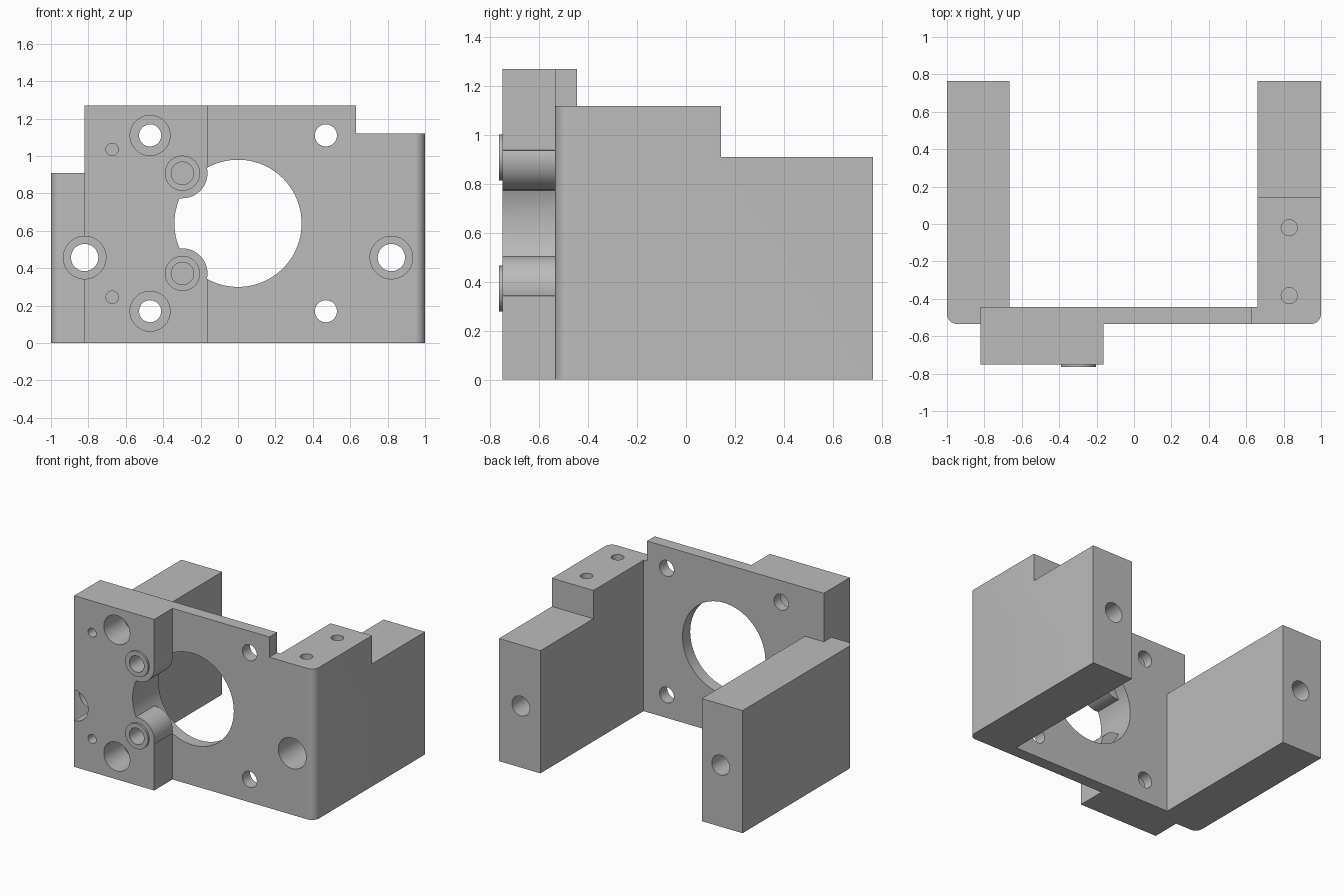
import bpy
import bmesh
from math import pi, cos, sin
from mathutils import Matrix, Vector

if "Cube" in bpy.data.objects:
    bpy.data.objects.remove(bpy.data.objects["Cube"], do_unlink=True)

grey = bpy.data.materials.new("machined_grey")
grey.use_nodes = True
colour = (0.5, 0.5, 0.5, 1)
grey.diffuse_color = colour
grey.node_tree.nodes["Principled BSDF"].inputs["Base Color"].default_value = colour


def finish(name, bm):
    bmesh.ops.recalc_face_normals(bm, faces=bm.faces)
    mesh = bpy.data.meshes.new(name)
    bm.to_mesh(mesh)
    bm.free()
    mesh.materials.append(grey)
    obj = bpy.data.objects.new(name, mesh)
    bpy.context.collection.objects.link(obj)
    return obj


def box(name, x0, x1, y0, y1, z0, z1):
    bm = bmesh.new()
    size = Vector((x1 - x0, y1 - y0, z1 - z0))
    centre = Vector((x0 + x1, y0 + y1, z0 + z1)) / 2
    bmesh.ops.create_cube(bm, size=1, matrix=Matrix.Translation(centre) @ Matrix.Diagonal((*size, 1)))
    return finish(name, bm)


def rod(name, a, b, radius, sides=48):
    """Cylinder between points a and b."""
    a, b = Vector(a), Vector(b)
    turn = (b - a).to_track_quat('Z', 'Y').to_matrix().to_4x4()
    bm = bmesh.new()
    bmesh.ops.create_cone(bm, cap_ends=True, segments=sides, radius1=radius, radius2=radius,
                          depth=(b - a).length, matrix=Matrix.Translation((a + b) / 2) @ turn)
    return finish(name, bm)


def rod_y(x, z, y0, y1, radius, sides=48):
    return rod("cutter", (x, y0, z), (x, y1, z), radius, sides)


def combine(target, other, operation='DIFFERENCE'):
    """Apply a boolean and discard the second object."""
    mod = target.modifiers.new("boolean", 'BOOLEAN')
    mod.operation, mod.solver, mod.object = operation, 'EXACT', other
    bpy.context.view_layer.update()
    result = bpy.data.meshes.new_from_object(target.evaluated_get(bpy.context.evaluated_depsgraph_get()))
    target.modifiers.clear()
    target.data = result
    bpy.data.objects.remove(other, do_unlink=True)


# Main levels
TOP, STEP, LOW = 1.27, 1.12, 0.91
BACK, PLATE_BACK, PLATE_FRONT, BLOCK_FRONT = 0.765, -0.445, -0.535, -0.75
BLOCK_L, BLOCK_R = -0.82, -0.163
HOLE_Z, HOLE_R = 0.64, 0.34
PADS = [(-0.297, 0.908), (-0.297, 0.372)]

# U-shaped bracket with rounded outer front corners
r = 0.055
outline = [(-0.665, PLATE_BACK), (-0.665, BACK), (-1, BACK)]
for cx, start in ((-1 + r, pi), (1 - r, 1.5 * pi)):
    for i in range(9):
        t = start + i * pi / 16
        outline.append((cx + r * cos(t), PLATE_FRONT + r + r * sin(t)))
outline += [(1, BACK), (0.66, BACK), (0.66, PLATE_BACK)]
bm = bmesh.new()
base = bm.faces.new([bm.verts.new((x, y, 0)) for x, y in outline])
up = bmesh.ops.extrude_face_region(bm, geom=[base])["geom"]
bmesh.ops.translate(bm, verts=[v for v in up if isinstance(v, bmesh.types.BMVert)], vec=(0, 0, TOP))
bracket = finish("motor_mount_bracket", bm)

# Stepped tops of the arms
for x0, x1, y0, z in ((-2, BLOCK_L, -2, LOW), (-0.9, -0.6, PLATE_BACK, LOW),
                      (0.632, 2, -2, STEP), (0.632, 2, 0.143, LOW)):
    combine(bracket, box("cutter", x0, x1, y0, 2, z, 2))

# Large round opening in the plate
combine(bracket, rod_y(0, HOLE_Z, -0.9, 0, HOLE_R, 96))

# Raised front block; its opening leaves material around two screw pads
block = box("front_block", BLOCK_L, BLOCK_R, BLOCK_FRONT, PLATE_FRONT, 0, TOP)
opening = rod_y(0, HOLE_Z, -0.9, -0.4, HOLE_R, 96)
for x, z in PADS:
    combine(opening, rod_y(x, z, -1, -0.3, 0.134))
    combine(opening, box("cutter", x - 0.1, x, -1, -0.3, z - 0.134, z + 0.134))
combine(block, opening)
combine(bracket, block, 'UNION')

# Plate screw holes, counterbored where they pass the block
for z in (1.11, 0.17):
    for x in (-0.47, 0.47):
        combine(bracket, rod_y(x, z, -0.9, -0.3, 0.059))
    combine(bracket, rod_y(-0.47, z, -0.9, -0.52, 0.107))

# Long bolt holes through both arms
for x in (-0.82, 0.82):
    combine(bracket, rod_y(x, 0.457, -0.9, 0.9, 0.073))
    combine(bracket, rod_y(x, 0.457, -0.9, -0.2, 0.114))

# Small blind pin holes in the block
for z in (1.035, 0.245):
    combine(bracket, rod_y(-0.673, z, -0.9, -0.6, 0.033, 32))

# Blind holes in the top of the left arm
for y in (-0.02, -0.383):
    combine(bracket, rod("cutter", (0.83, y, 0.85), (0.83, y, 1.3), 0.043, 32))

# Screw bosses on the pads
for x, z in PADS:
    combine(bracket, rod_y(x, z, -0.764, -0.7, 0.094), 'UNION')
    combine(bracket, rod_y(x, z, -0.9, -0.58, 0.06))

# Smooth round walls, sharp machined edges
bpy.ops.object.select_all(action='DESELECT')
bracket.select_set(True)
bpy.context.view_layer.objects.active = bracket
bpy.ops.object.shade_smooth_by_angle(angle=pi / 6)
